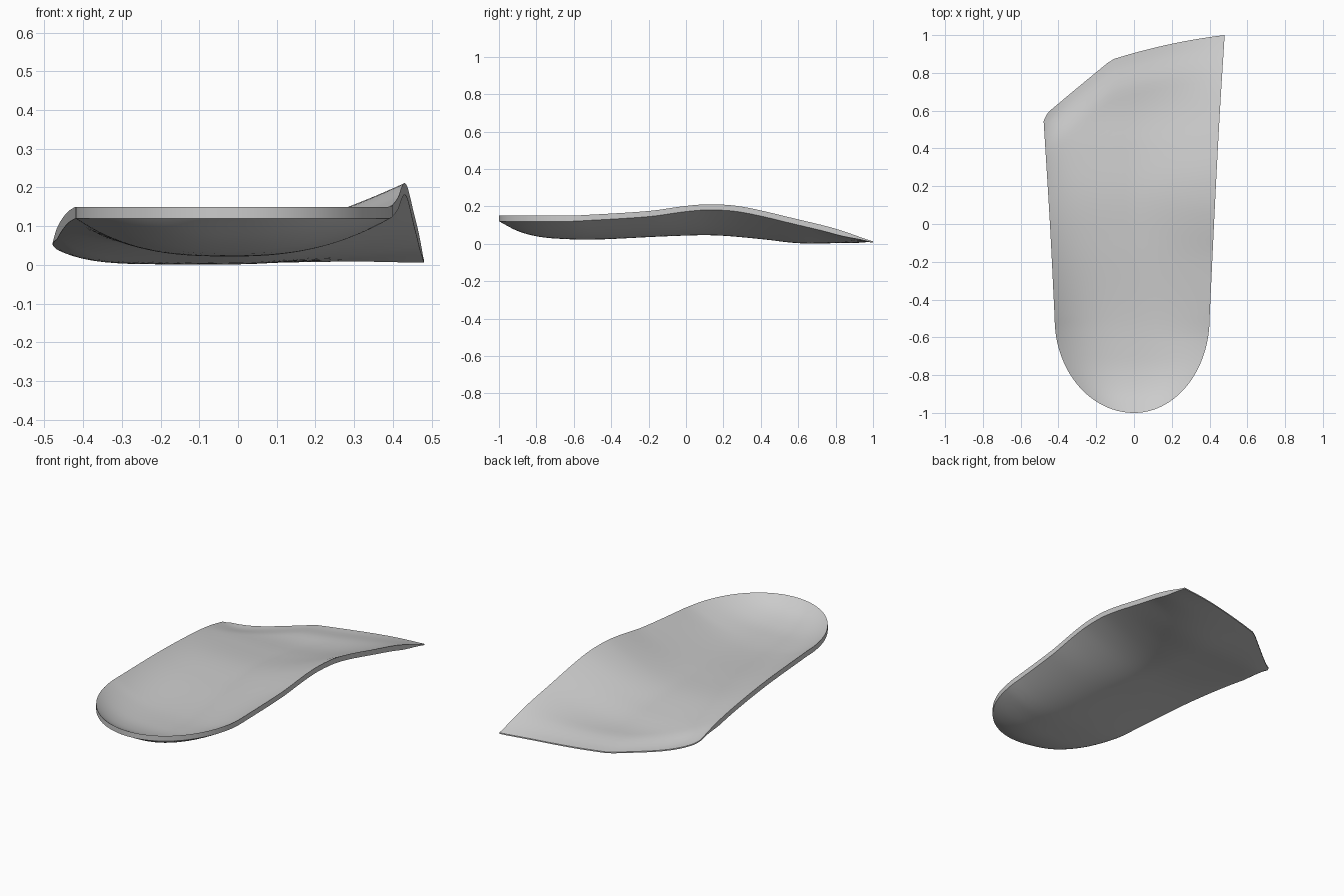
import bpy, bmesh, math

cube = bpy.data.objects.get("Cube")
if cube:
    bpy.data.objects.remove(cube, do_unlink=True)

NS, NV, SHELL = 44, 80, 0.03


def curve(points, y):
    """Smooth interpolation through (y, value) points."""
    if y <= points[0][0]:
        return points[0][1]
    for i in range(len(points) - 1):
        (a, p), (b, q) = points[i], points[i + 1]
        if y <= b:
            def slope(k):
                lo, hi = points[max(k - 1, 0)], points[min(k + 1, len(points) - 1)]
                return (hi[1] - lo[1]) / (hi[0] - lo[0]) * (b - a)
            t = (y - a) / (b - a)
            return ((1 + 2 * t) * (1 - t) ** 2 * p + t * (1 - t) ** 2 * slope(i)
                    + t * t * (3 - 2 * t) * q + t * t * (t - 1) * slope(i + 1))
    return points[-1][1]


# Lengthwise profiles: half widths, sole centre, rim heights, bowl sharpness
WIDTH_L = [(-.5, .42), (0, .445), (.57, .48)]
WIDTH_R = [(-.5, .40), (.13, .43), (.6, .455), (1, .48)]
SOLE = [(-1, .12), (-.9, .068), (-.8, .04), (-.7, .028), (-.5, .022), (-.1, .04),
        (.15, .045), (.4, .025), (.6, .003), (.8, .003), (1, .006)]
RIM_L = [(-.5, .15), (-.1, .137), (.2, .115), (.4, .09), (.57, .052)]
RIM_R = [(-.6, .15), (-.2, .175), (0, .202), (.13, .211), (.3, .198),
         (.6, .13), (.8, .08), (1, .011)]
POWER_L = [(-.6, 2.8), (0, 3.5), (.57, 6)]
POWER_R = [(-.6, 2.4), (.13, 1.5), (.5, 1.7), (.9, 2.2)]


def front_edge(s):
    """Angled outer toe line, then a shallow curve to the inner corner."""
    if s < -.24:
        return .57 + .30 * (s + 1) / .76 - .025 * max(0, 1 - (s + 1) / .05)
    t = (s + .24) / 1.24
    return .87 + .13 * (1.45 * t - .45 * t * t)


def surface_points(s, v):
    """Top and bottom points of the shell at one grid position."""
    front = front_edge(s)
    y = -1 + (front + 1) * (1 - math.cos(v * math.pi / 2))
    heel = math.sqrt(max(0, 1 - (max(0, -.5 - y) / .5) ** 2))
    left, right = -curve(WIDTH_L, y) * heel, curve(WIDTH_R, y) * heel
    x = left + (right - left) * (s + 1) / 2
    d = min(1, (front - y) / .2)
    thick = .007 + (SHELL - .007) * d * d * (3 - 2 * d)
    rim, power = (RIM_L, POWER_L) if s < 0 else (RIM_R, POWER_R)
    bottom = curve(SOLE, y)
    lift = max(0, curve(rim, y) - thick - bottom)
    z = bottom + lift * abs(s) ** curve(power, y)
    return (x, y, z + thick), (x, y, z)


# Insole shell: top skin, bottom skin and rim wall
bm = bmesh.new()
top, bot = [], []
for j in range(NV + 1):
    pairs = [surface_points(math.sin((i / NS - .5) * math.pi), j / NV)
             for i in range(NS + 1)]
    top.append([bm.verts.new(p[0]) for p in pairs])
    bot.append([bm.verts.new(p[1]) for p in pairs])
for j in range(NV):
    for i in range(NS):
        bm.faces.new((top[j][i], top[j][i + 1], top[j + 1][i + 1], top[j + 1][i]))
        bm.faces.new((bot[j][i], bot[j + 1][i], bot[j + 1][i + 1], bot[j][i + 1]))
    for i, flip in ((0, 1), (NS, -1)):
        ring = (top[j][i], top[j + 1][i], bot[j + 1][i], bot[j][i])
        bm.faces.new(ring[::flip])
for i in range(NS):
    bm.faces.new((top[NV][i], top[NV][i + 1], bot[NV][i + 1], bot[NV][i]))
bmesh.ops.remove_doubles(bm, verts=bm.verts, dist=1e-5)
bmesh.ops.recalc_face_normals(bm, faces=bm.faces)

mesh = bpy.data.meshes.new("insole_shell")
bm.to_mesh(mesh)
bm.free()
insole = bpy.data.objects.new("insole_shell", mesh)
bpy.context.collection.objects.link(insole)

# Plain grey finish
grey = bpy.data.materials.new("light_grey")
grey.use_nodes = True
colour = (.6, .6, .6, 1)
grey.diffuse_color = colour
grey.node_tree.nodes["Principled BSDF"].inputs["Base Color"].default_value = colour
mesh.materials.append(grey)

bpy.context.view_layer.objects.active = insole
insole.select_set(True)
bpy.ops.object.shade_smooth_by_angle(angle=math.radians(40))
